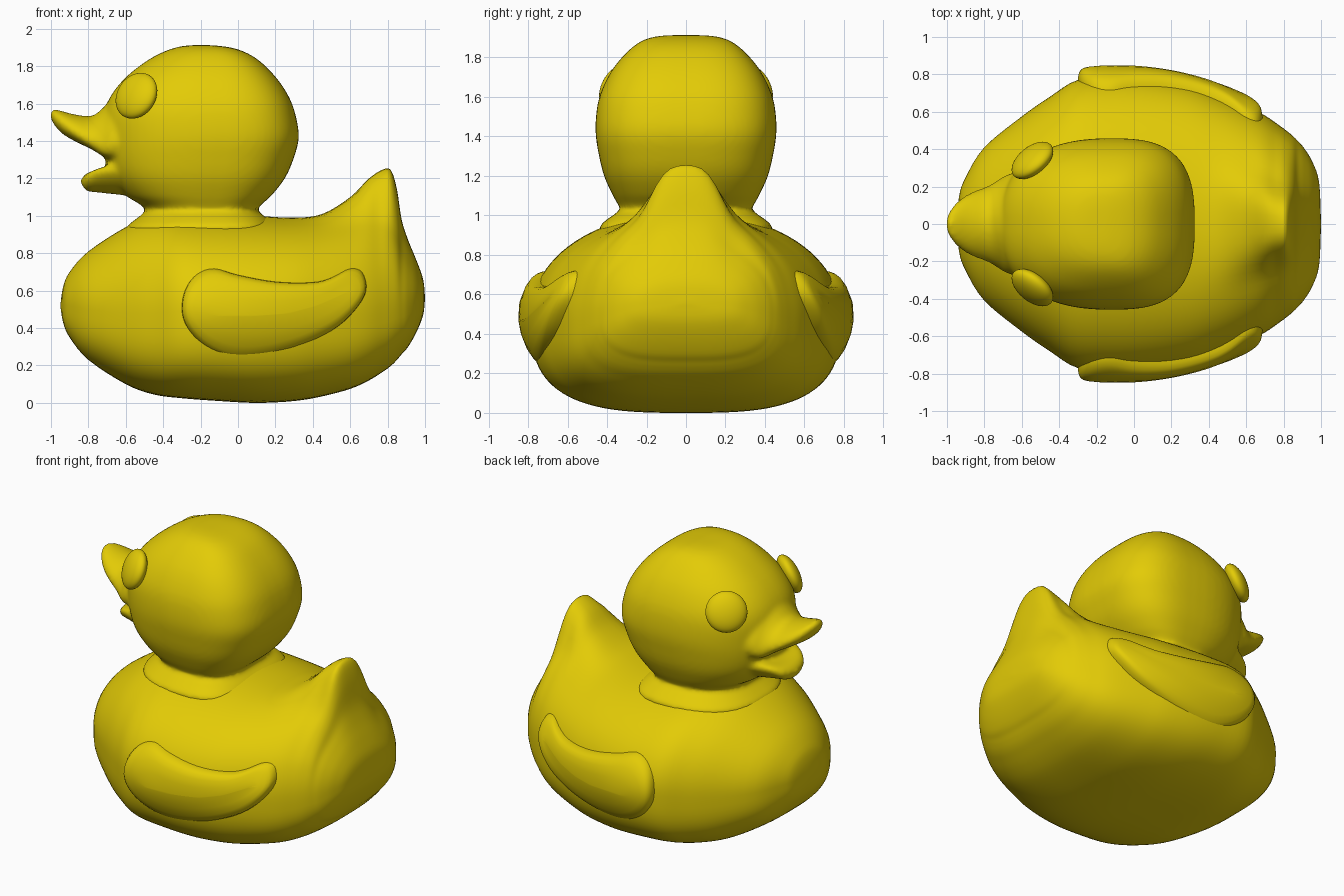
import bpy, bmesh, math
from mathutils import Vector

if "Cube" in bpy.data.objects:
    bpy.data.objects.remove(bpy.data.objects["Cube"])

yellow = bpy.data.materials.new("yellow")
yellow.diffuse_color = (0.77, 0.60, 0.002, 1)
yellow.use_nodes = True
yellow.node_tree.nodes["Principled BSDF"].inputs["Base Color"].default_value = yellow.diffuse_color


def spline(rows, sub=4, closed=False):
    """Catmull-Rom interpolation of tuples."""
    out, n = [], len(rows)
    for i in range(n if closed else n - 1):
        pick = (lambda k: rows[k % n]) if closed else (lambda k: rows[min(max(k, 0), n - 1)])
        a, b, c, d = (pick(i + k) for k in (-1, 0, 1, 2))
        for s in range(sub):
            t = s / sub
            out.append(tuple(0.5 * (2 * q + (r - p) * t + (2 * p - 5 * q + 4 * r - u) * t * t
                                    + (3 * q - p - 3 * r + u) * t ** 3)
                             for p, q, r, u in zip(a, b, c, d)))
    return out if closed else out + [rows[-1]]


def loft(bm, rings):
    """Skin closed rings of points and close both ends."""
    vr = [[bm.verts.new(p) for p in ring] for ring in rings]
    n = len(vr[0])
    for a, b in zip(vr, vr[1:]):
        for i in range(n):
            j = (i + 1) % n
            bm.faces.new((a[i], a[j], b[j], b[i]))
    bm.faces.new(vr[0])
    bm.faces.new(vr[-1])


def finish(bm, name):
    bmesh.ops.remove_doubles(bm, verts=bm.verts, dist=0.0004)
    bmesh.ops.recalc_face_normals(bm, faces=bm.faces)
    for f in bm.faces:
        f.smooth = True
    me = bpy.data.meshes.new(name)
    bm.to_mesh(me)
    bm.free()
    me.materials.append(yellow)
    ob = bpy.data.objects.new(name, me)
    bpy.context.collection.objects.link(ob)
    return ob


def spow(v, e):
    return math.copysign(abs(v) ** e, v)


def angles(n):
    return [2 * math.pi * i / n for i in range(n)]


# Body with tail: x, bottom, widest height, half width, top, top exponent, tail height
body_rows = [
    (-.95, .52, .52, 0, .52, 2, 0), (-.935, .43, .52, .15, .62, 2, 0),
    (-.9, .35, .52, .25, .70, 2, 0), (-.8, .23, .50, .41, .81, 2, 0),
    (-.6, .10, .48, .575, .94, 2.1, 0), (-.45, .045, .48, .68, 1.0, 2.1, 0),
    (-.3, .025, .49, .77, 1.015, 2.1, 0), (-.1, .01, .49, .785, 1.01, 2.1, 0),
    (.1, 0, .49, .775, 1.0, 2.1, 0), (.3, .01, .49, .74, .985, 2.15, .005),
    (.45, .035, .48, .69, .97, 2.2, .04), (.6, .075, .47, .63, .95, 2.2, .15),
    (.7, .12, .47, .58, .93, 2.2, .27), (.78, .17, .48, .525, .90, 2.2, .35),
    (.82, .20, .49, .495, .87, 2.2, .37), (.85, .23, .50, .47, .85, 2.2, .29),
    (.875, .26, .50, .445, .83, 2.2, .15), (.91, .30, .51, .405, .80, 2.2, .07),
    (.955, .38, .53, .33, .74, 2.2, .02), (.99, .47, .55, .22, .66, 2.1, 0),
    (1.0, .56, .56, 0, .56, 2, 0)]
bm = bmesh.new()
rings = []
for x, zb, zs, w, zt, n, h in spline(body_rows):
    sigma = .19 + .4 * max(0, .75 - x)
    ring = []
    for a in angles(96):
        e = 2 / n if math.sin(a) >= 0 else 2 / 3.1
        y, s = max(w, 0) * spow(math.cos(a), e), spow(math.sin(a), e)
        z = zs + s * ((zt - zs) if s >= 0 else (zs - zb))
        if s > 0:
            tip, flank = math.exp(-(y / sigma) ** 4), math.exp(-(y / sigma / 1.9) ** 2)
            z += h * (.5 * tip + .5 * flank) * min(1, 2 * s)
        ring.append((x, y, max(z, 0)))
    rings.append(ring)
loft(bm, rings)
finish(bm, "body")

# Head with flared neck: height, front, back, half width
head_rows = [
    (.85, -.56, .16, .38), (.93, -.60, .2, .44), (.98, -.55, .165, .40), (1.01, -.51, .125, .355),
    (1.035, -.495, .105, .335), (1.065, -.53, .13, .35),
    (1.11, -.60, .18, .375), (1.2, -.675, .25, .415), (1.3, -.71, .295, .44),
    (1.42, -.72, .325, .458), (1.55, -.715, .305, .45), (1.65, -.675, .265, .42),
    (1.75, -.59, .195, .365), (1.84, -.47, .10, .285), (1.89, -.365, 0, .21),
    (1.91, -.28, -.11, .12), (1.913, -.2, -.2, 0)]
bm = bmesh.new()
rings = []
for z, xf, xb, w in spline(head_rows):
    cx = xf + .57 * (xb - xf)
    ring = []
    for a in angles(64):
        c, s = math.cos(a), math.sin(a)
        e = 2 / 2.9 if c > 0 else 2 / 2.35
        ring.append((cx + spow(c, e) * ((xb - cx) if c > 0 else (cx - xf)), w * spow(s, e), z))
    rings.append(ring)
loft(bm, rings)

# Upper and lower beak: x, centre height, half height, half width, droop of the sides
upper = [(-.5, 1.46, .18, .30, .03), (-.66, 1.46, .17, .27, .07), (-.72, 1.45, .13, .24, .08),
         (-.78, 1.445, .09, .205, .05), (-.87, 1.47, .072, .17, .025),
         (-.94, 1.50, .06, .125, .01), (-.985, 1.53, .04, .07, 0), (-1.005, 1.54, .01, .015, 0)]
lower = [(-.5, 1.20, .10, .27, -.05), (-.66, 1.19, .075, .22, -.06), (-.75, 1.185, .06, .175, -.05),
         (-.81, 1.18, .047, .12, -.02), (-.84, 1.185, .01, .03, 0)]
for rows in (upper, lower):
    loft(bm, [[(x, w * math.cos(a), cz + h * math.sin(a) - droop * math.cos(a) ** 2)
               for a in angles(32)] for x, cz, h, w, droop in spline(rows)])
head = finish(bm, "head_and_beak")
mod = head.modifiers.new("blend", 'REMESH')
mod.mode, mod.voxel_size, mod.use_smooth_shade = 'VOXEL', .014, True
mod = head.modifiers.new("soften", 'SMOOTH')
mod.factor, mod.iterations = .5, 10

# Wings: padded shapes wrapped on the flanks, shrinking towards a bent midline
outline = spline([
    (-.30, .50), (-.28, .61), (-.22, .69), (-.13, .72), (0, .685), (.2, .648), (.4, .645),
    (.5, .67), (.6, .72), (.665, .70), (.685, .60), (.62, .49), (.5, .385), (.3, .29),
    (.1, .237), (-.05, .237), (-.18, .30), (-.27, .40)], 4, True)
lip = [(.02, 0), (.4, 0), (.7, 0), (.86, .004), (.94, .015), (.985, .035), (1, .06), (.98, .12)]
for side, name in ((-1, "wing_right"), (1, "wing_left")):
    bm = bmesh.new()
    rings = []
    for s, drop in lip:
        ring = []
        for px, pz in outline:
            cx = -.1 + (px + .3) * .68
            cz = .465 + .55 * max(0, cx - .1) ** 2
            x, z = cx + (px - cx) * s, cz + (pz - cz) * s
            bend = 1.9 if z > .5 else 1.45
            y = .85 - .34 * (x + .08) ** 2 - bend * (z - .5) ** 2 - drop
            ring.append((x, side * y, z))
        rings.append(ring)
    loft(bm, rings)
    finish(bm, name)

# Eyes: flattened discs tilted outward
for side, name in ((-1, "eye_right"), (1, "eye_left")):
    bm = bmesh.new()
    bmesh.ops.create_uvsphere(bm, u_segments=40, v_segments=20, radius=1)
    ob = finish(bm, name)
    ob.scale = (.13, .13, .06)
    ob.rotation_mode = 'QUATERNION'
    ob.rotation_quaternion = Vector((-.58, side * .72, .38)).to_track_quat('Z', 'Y')
    ob.location = (-.543, side * .34, 1.642)
